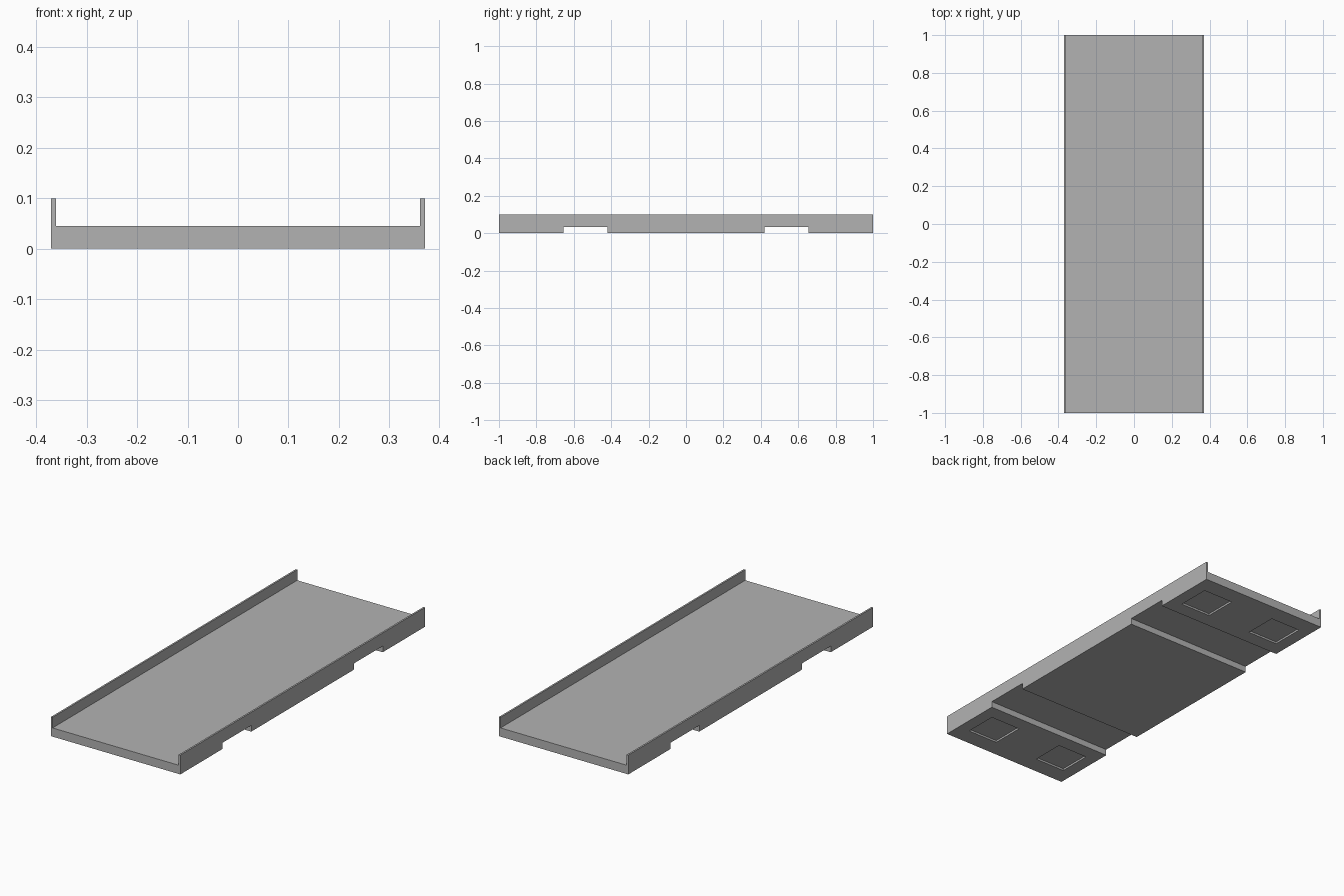
import bpy
import bmesh
from mathutils import Matrix

default = bpy.data.objects.get("Cube")
if default:
    bpy.data.objects.remove(default, do_unlink=True)

HALF_W, HALF_L = 0.37, 1.0
DECK, RAIL_TOP, RAIL_T = 0.045, 0.1, 0.009
SLOT_IN, SLOT_OUT, SLOT_H = 0.42, 0.655, 0.032
PAD_X, PAD_Y, PAD_SIZE, PAD_DEPTH = 0.217, 0.82, 0.175, 0.01

grey = bpy.data.materials.new("plain grey")
grey.use_nodes = True
colour = (0.45, 0.45, 0.45, 1)
grey.diffuse_color = colour
grey.node_tree.nodes["Principled BSDF"].inputs["Base Color"].default_value = colour


def make_object(name, bm):
    bmesh.ops.recalc_face_normals(bm, faces=bm.faces[:])
    mesh = bpy.data.meshes.new(name)
    bm.to_mesh(mesh)
    bm.free()
    mesh.materials.append(grey)
    obj = bpy.data.objects.new(name, mesh)
    bpy.context.collection.objects.link(obj)
    return obj


def add_box(bm, centre, size):
    bmesh.ops.create_cube(bm, size=1, matrix=Matrix.LocRescale(centre, size)
                          if hasattr(Matrix, "LocRescale")
                          else Matrix.LocRotScale(centre, None, size))


# Deck with raised side rails: U-shaped profile extruded along the length
inner = HALF_W - RAIL_T
half = [(HALF_W, 0), (HALF_W, RAIL_TOP), (inner, RAIL_TOP), (inner, DECK)]
profile = half + [(-x, z) for x, z in reversed(half)]
bm = bmesh.new()
face = bm.faces.new([bm.verts.new((x, -HALF_L, z)) for x, z in profile])
ext = bmesh.ops.extrude_face_region(bm, geom=[face])
verts = [g for g in ext["geom"] if isinstance(g, bmesh.types.BMVert)]
bmesh.ops.translate(bm, verts=verts, vec=(0, 2 * HALF_L, 0))
deck = make_object("railed_deck", bm)

# Underside cutters: two cross slots and four shallow square recesses
bm = bmesh.new()
for sy in (-1, 1):
    add_box(bm, (0, sy * (SLOT_IN + SLOT_OUT) / 2, 0),
            (1, SLOT_OUT - SLOT_IN, 2 * SLOT_H))
    for sx in (-1, 1):
        add_box(bm, (sx * PAD_X, sy * PAD_Y, 0),
                (PAD_SIZE, PAD_SIZE, 2 * PAD_DEPTH))
cutter = make_object("underside_cutter", bm)
cutter.hide_render = True

# Cut the underside, then discard the cutter
cut = deck.modifiers.new("underside cuts", 'BOOLEAN')
cut.operation = 'DIFFERENCE'
cut.solver = 'EXACT'
cut.object = cutter
bpy.context.view_layer.objects.active = deck
deck.select_set(True)
bpy.ops.object.modifier_apply(modifier=cut.name)
bpy.data.objects.remove(cutter, do_unlink=True)
